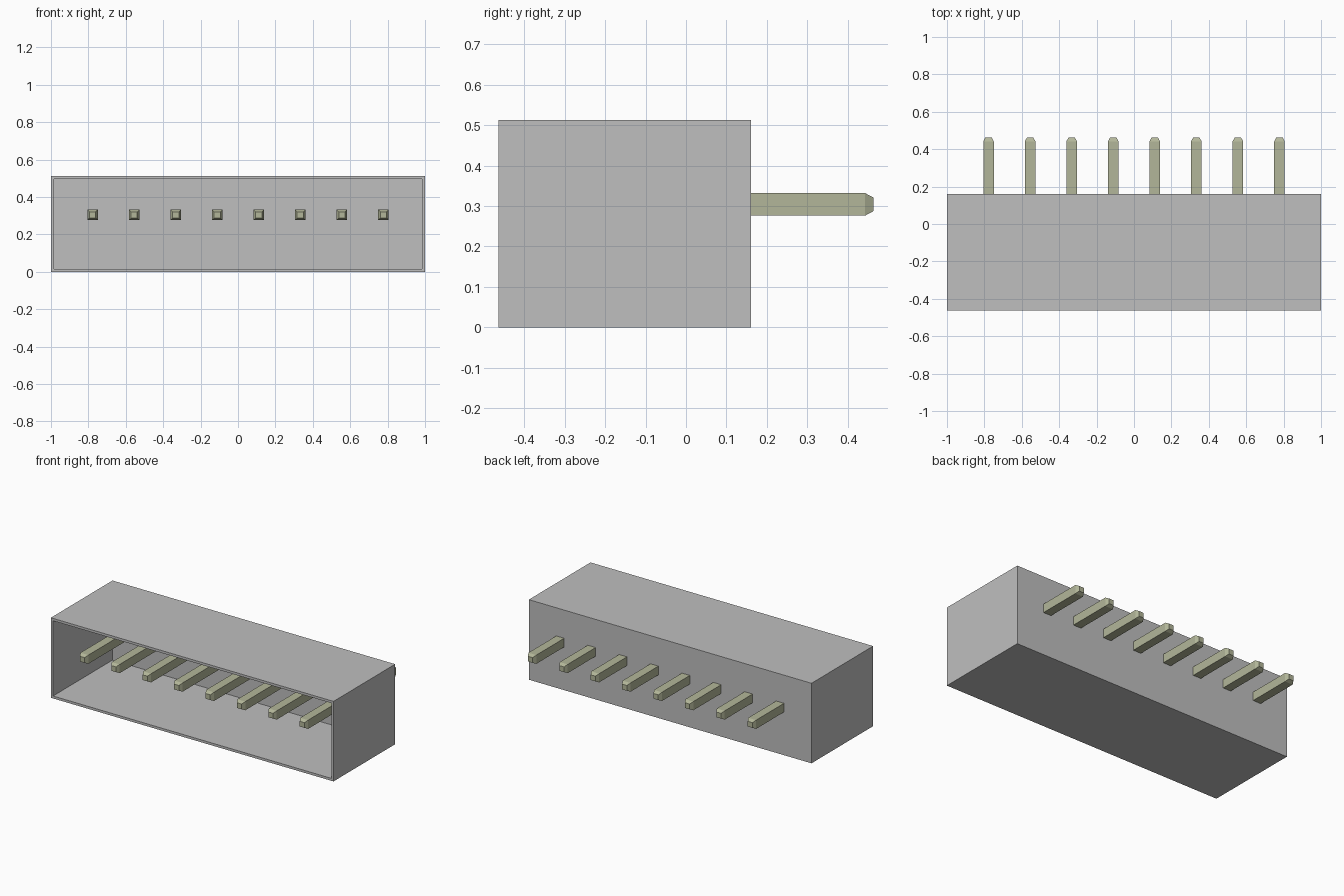
import bpy
import bmesh
from mathutils import Matrix, Vector

cube = bpy.data.objects.get("Cube")
if cube:
    bpy.data.objects.remove(cube, do_unlink=True)


def material(name, rgb):
    mat = bpy.data.materials.new(name)
    mat.use_nodes = True
    mat.diffuse_color = (*rgb, 1)
    mat.node_tree.nodes["Principled BSDF"].inputs["Base Color"].default_value = (*rgb, 1)
    return mat


def finish(bm, name, mat):
    bmesh.ops.recalc_face_normals(bm, faces=bm.faces)
    mesh = bpy.data.meshes.new(name)
    bm.to_mesh(mesh)
    bm.free()
    mesh.materials.append(mat)
    obj = bpy.data.objects.new(name, mesh)
    bpy.context.collection.objects.link(obj)
    return obj


def box(bm, size, center):
    matrix = Matrix.Translation(center) @ Matrix.Diagonal((*size, 1))
    bmesh.ops.create_cube(bm, size=1, matrix=matrix)


grey = material("housing grey", (0.52, 0.52, 0.52))
metal = material("pale olive metal", (0.45, 0.47, 0.32))

WIDTH, HEIGHT, WALL = 2.0, 0.512, 0.022
FRONT, BACK = -0.463, 0.16
PIN_Z, PIN_SIZE, PIN_COUNT, PITCH = 0.304, 0.056, 8, 0.2222

# Housing: a box hollowed out through its front face
bm = bmesh.new()
box(bm, (WIDTH, BACK - FRONT, HEIGHT), (0, (FRONT + BACK) / 2, HEIGHT / 2))
front = min(bm.faces, key=lambda f: f.calc_center_median().y)
bmesh.ops.inset_region(bm, faces=[front], thickness=WALL)
pocket = bmesh.ops.extrude_face_region(bm, geom=[front])
verts = [g for g in pocket["geom"] if isinstance(g, bmesh.types.BMVert)]
bmesh.ops.translate(bm, verts=verts, vec=Vector((0, BACK - FRONT - WALL, 0)))
if front.is_valid:
    bmesh.ops.delete(bm, geom=[front], context="FACES_ONLY")
finish(bm, "housing", grey)

# Pins: square rods with a blunt chamfered point at both ends
for i in range(PIN_COUNT):
    x = (i - (PIN_COUNT - 1) / 2) * PITCH
    bm = bmesh.new()
    box(bm, (PIN_SIZE, 0.884, PIN_SIZE), (x, 0, PIN_Z))
    for face in [f for f in bm.faces if abs(f.calc_center_median().y) > 0.4]:
        side = 1 if face.calc_center_median().y > 0 else -1
        bmesh.ops.inset_region(bm, faces=[face], thickness=0.016)
        bmesh.ops.translate(bm, verts=face.verts, vec=(0, 0.021 * side, 0))
    finish(bm, f"pin_{i + 1}", metal)
